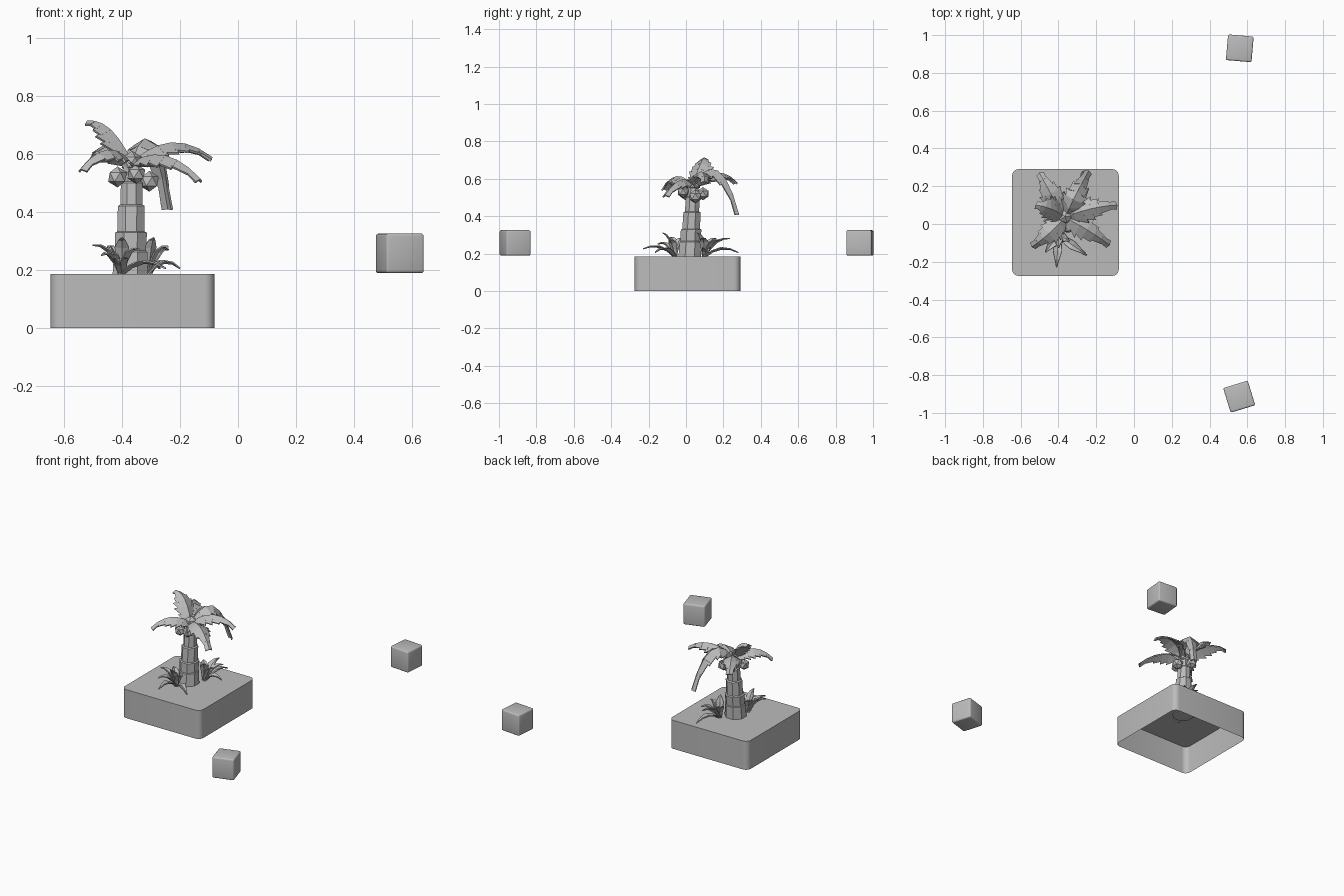
import bpy, bmesh, math
from mathutils import Vector, Matrix

old = bpy.data.objects.get("Cube")
if old:
    bpy.data.objects.remove(old, do_unlink=True)

grey = bpy.data.materials.new("plain grey")
grey.use_nodes = True
grey.diffuse_color = (0.5, 0.5, 0.5, 1)
grey.node_tree.nodes["Principled BSDF"].inputs["Base Color"].default_value = (0.5, 0.5, 0.5, 1)


def finish(bm, name, smooth=False):
    bmesh.ops.recalc_face_normals(bm, faces=bm.faces)
    mesh = bpy.data.meshes.new(name)
    bm.to_mesh(mesh)
    bm.free()
    mesh.materials.append(grey)
    ob = bpy.data.objects.new(name, mesh)
    bpy.context.collection.objects.link(ob)
    if smooth:
        bpy.ops.object.select_all(action='DESELECT')
        ob.select_set(True)
        bpy.context.view_layer.objects.active = ob
        bpy.ops.object.shade_smooth_by_angle(angle=math.radians(35))
    return ob


def box(centre, size, turn=0):
    bm = bmesh.new()
    place = Matrix.Translation(centre) @ Matrix.Rotation(turn, 4, 'Z') @ Matrix.Diagonal((*size, 1))
    bmesh.ops.create_cube(bm, size=1, matrix=place)
    return bm


# Planter base: rounded corners, open underneath
bm = box((-0.363, 0.008, 0.0925), (0.565, 0.565, 0.185))
upright = [e for e in bm.edges if abs(e.verts[0].co.z - e.verts[1].co.z) > 0.1]
bmesh.ops.bevel(bm, geom=upright, offset=0.035, segments=6, profile=0.5, affect='EDGES')
bmesh.ops.recalc_face_normals(bm, faces=bm.faces)
bottom = [f for f in bm.faces if f.calc_center_median().z < 0.01]
bmesh.ops.delete(bm, geom=bottom, context='FACES')
base = finish(bm, "planter_base", smooth=True)
# keep the walls facing outwards
top_face = max(base.data.polygons, key=lambda p: p.center.z)
if top_face.normal.z < 0:
    base.data.flip_normals()

# Two loose blocks with softened edges
for name, centre, turn in (("back_block", (0.56, 0.93, 0.257), -5),
                           ("front_block", (0.557, -0.914, 0.257), 17)):
    bm = box(centre, (0.136, 0.136, 0.136), math.radians(turn))
    bmesh.ops.bevel(bm, geom=bm.edges[:], offset=0.009, segments=3, profile=0.5, affect='EDGES')
    finish(bm, name, smooth=True)


# Trunk: stacked flaring eight-sided rings, leaning back a little
def trunk_centre(z):
    t = (z - 0.18) / 0.4
    return Vector((-0.371 + 0.006 * t, 0.02 + 0.02 * t, z))


bm = bmesh.new()
rings = ((0.18, 0.066), (0.262, 0.062), (0.266, 0.057), (0.328, 0.060), (0.332, 0.051),
         (0.42, 0.050), (0.425, 0.041), (0.5, 0.040), (0.505, 0.034), (0.57, 0.030))
previous = None
for z, r in rings:
    c = trunk_centre(z)
    ring = []
    for k in range(8):
        a = math.tau * (k + 0.5) / 8
        ring.append(bm.verts.new(c + Vector((r * math.cos(a), r * math.sin(a), 0))))
    if previous:
        for k in range(8):
            j = (k + 1) % 8
            bm.faces.new((previous[k], previous[j], ring[j], ring[k]))
    else:
        bm.faces.new(ring)
    previous = ring
bm.faces.new(previous)
finish(bm, "palm_trunk")


# A folded blade along a curve; jagged blades get stepped edges
def blade(name, start, mid, tip, half_width, steps, jagged, fold, thick):
    start, mid, tip = Vector(start), Vector(mid), Vector(tip)
    control = mid * 2 - (start + tip) / 2

    def point(t):
        return start * (1 - t) ** 2 + control * (2 * t * (1 - t)) + tip * t * t

    def edge(t, side, scale):
        along = (control - start) * (1 - t) + (tip - control) * t
        across = (tip - start).cross(Vector((0, 0, 1))).normalized()
        up = across.cross(along).normalized()
        if jagged:
            w = half_width * (0.3 + 0.7 * math.sin(math.pi * min(1, t * 1.15) ** 0.9))
        else:
            w = half_width * (0.55 + 0.9 * t if t < 0.5 else 2 * (1 - t))
        w = max(w, 0.002) * scale
        return point(t) + across * side * w - up * fold * w

    bm = bmesh.new()
    spine = [bm.verts.new(point(i / steps)) for i in range(steps + 1)]
    for side in (-1, 1):
        near = bm.verts.new(edge(0, side, 1))
        for i in range(steps):
            far_t = (i + 1) / steps
            reach = min(1, far_t + 0.05) if jagged else far_t
            far = bm.verts.new(edge(reach, side, 1.1 if jagged else 1))
            corners = (spine[i], spine[i + 1], far, near)
            bm.faces.new(corners if side < 0 else corners[::-1])
            near = bm.verts.new(edge(far_t, side, 0.75)) if jagged else far
    ob = finish(bm, name)
    shell = ob.modifiers.new("thickness", 'SOLIDIFY')
    shell.thickness = thick
    shell.offset = 0


# Palm fronds: midpoint and tip of each
crown = (-0.365, 0.035, 0.565)
fronds = (((-0.44, 0.16, 0.63), (-0.50, 0.27, 0.58)),
          ((-0.30, 0.17, 0.64), (-0.24, 0.28, 0.41)),
          ((-0.23, 0.08, 0.635), (-0.09, 0.10, 0.585)),
          ((-0.25, -0.03, 0.59), (-0.13, -0.11, 0.51)),
          ((-0.45, -0.05, 0.61), (-0.54, -0.12, 0.545)),
          ((-0.44, 0.08, 0.68), (-0.52, 0.10, 0.71)))
for i, (mid, tip) in enumerate(fronds):
    blade(f"palm_frond_{i + 1}", crown, mid, tip, 0.062, 6, True, 0.55, 0.008)

# Crown heart and hanging nuts
for name, spot, r in (("crown_heart", (-0.365, 0.04, 0.57), 0.04),
                      ("nut_left", (-0.415, 0.0, 0.52), 0.036),
                      ("nut_front", (-0.35, -0.015, 0.53), 0.034),
                      ("nut_right", (-0.305, 0.05, 0.505), 0.036),
                      ("nut_back", (-0.38, 0.09, 0.52), 0.035)):
    bm = bmesh.new()
    bmesh.ops.create_icosphere(bm, subdivisions=1, radius=r, matrix=Matrix.Translation(spot))
    finish(bm, name)

# Two spiky ground plants: root and leaf tips
plants = {
    "front_plant": ((-0.40, -0.06, 0.18), (
        (-0.50, -0.08, 0.285), (-0.41, -0.23, 0.225), (-0.25, -0.165, 0.205), (-0.45, -0.02, 0.28),
        (-0.40, -0.125, 0.31), (-0.34, -0.09, 0.27), (-0.47, -0.15, 0.25))),
    "back_plant": ((-0.31, 0.10, 0.18), (
        (-0.24, 0.09, 0.28), (-0.20, 0.12, 0.205), (-0.27, 0.28, 0.205), (-0.30, 0.235, 0.28),
        (-0.24, 0.19, 0.27), (-0.36, 0.16, 0.28), (-0.29, 0.06, 0.31))),
}
for name, (root, tips) in plants.items():
    for i, tip in enumerate(tips):
        mid = (Vector(root) + Vector(tip)) / 2 + Vector((0, 0, 0.03))
        blade(f"{name}_leaf_{i + 1}", root, mid, tip, 0.024, 4, False, -0.4, 0.005)
